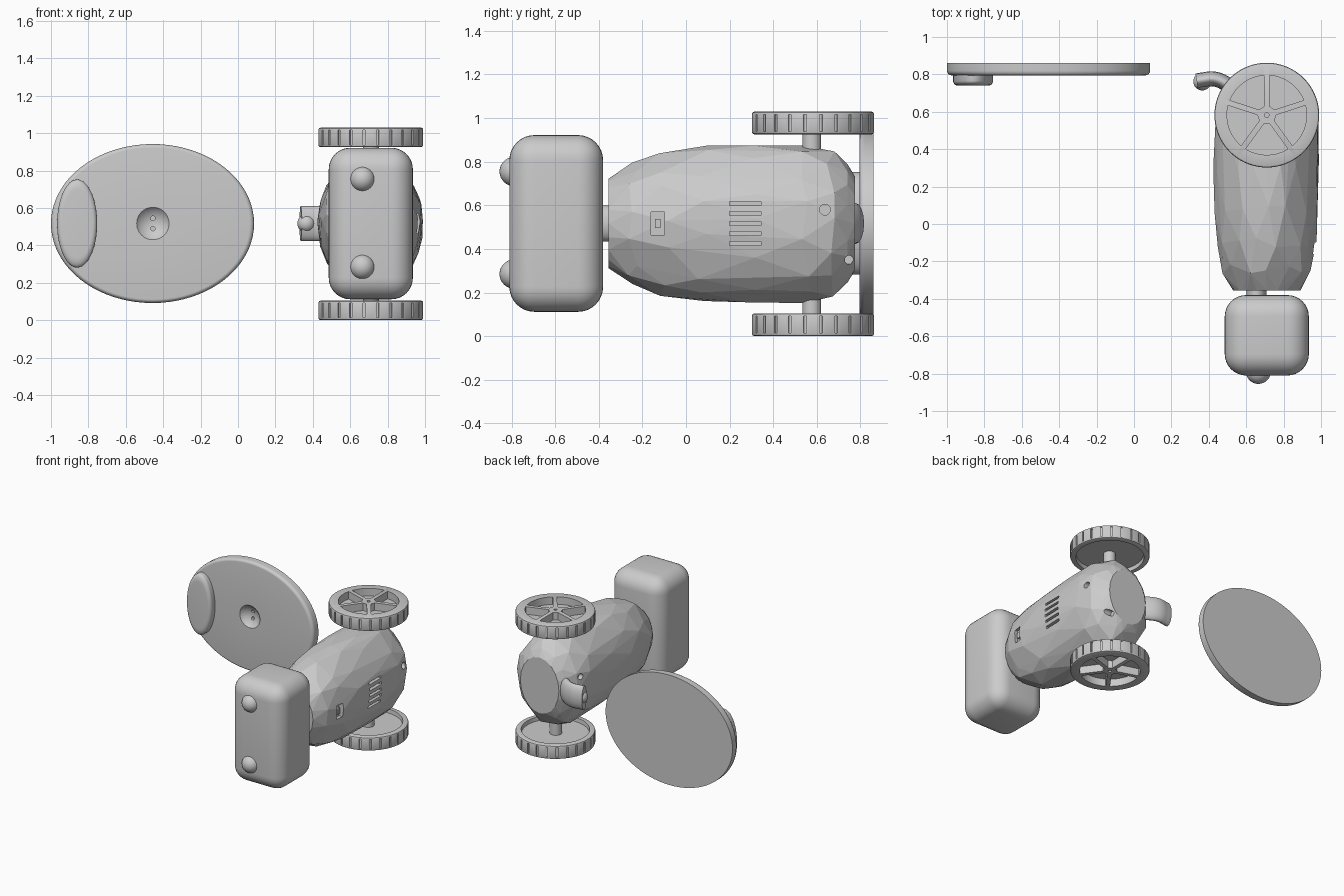
import bpy, bmesh, math, random
from math import pi, sin, cos
from mathutils import Matrix, Vector

random.seed(4)
start = bpy.data.objects.get("Cube")
if start:
    bpy.data.objects.remove(start, do_unlink=True)

grey = bpy.data.materials.new("plain grey")
grey.use_nodes = True
grey.diffuse_color = (0.6, 0.6, 0.6, 1)
grey.node_tree.nodes["Principled BSDF"].inputs["Base Color"].default_value = (0.6, 0.6, 0.6, 1)


def finish(bm, name):
    bmesh.ops.recalc_face_normals(bm, faces=bm.faces)
    mesh = bpy.data.meshes.new(name)
    bm.to_mesh(mesh)
    bm.free()
    mesh.materials.append(grey)
    ob = bpy.data.objects.new(name, mesh)
    bpy.context.scene.collection.objects.link(ob)
    return ob


def activate(ob):
    bpy.ops.object.select_all(action="DESELECT")
    ob.select_set(True)
    bpy.context.view_layer.objects.active = ob


def smooth(ob):
    activate(ob)
    bpy.ops.object.shade_smooth_by_angle(angle=math.radians(35))


def box(bm, centre, size):
    m = Matrix.Translation(centre) @ Matrix.Diagonal((*size, 1))
    return bmesh.ops.create_cube(bm, size=1, matrix=m)["verts"]


def rod(bm, centre, radius, length, axis="Z"):
    turn = {"X": Matrix.Rotation(pi / 2, 4, "Y"), "Y": Matrix.Rotation(pi / 2, 4, "X"), "Z": Matrix()}[axis]
    bmesh.ops.create_cone(bm, cap_ends=True, segments=24, radius1=radius, radius2=radius,
                          depth=length, matrix=Matrix.Translation(centre) @ turn)


def ball(bm, centre, radius):
    bmesh.ops.create_uvsphere(bm, u_segments=32, v_segments=16, radius=radius,
                              matrix=Matrix.Translation(centre))


def lathe(profile, steps):
    """Closed solid of revolution about z; the profile starts and ends on the axis."""
    bm = bmesh.new()
    verts = [bm.verts.new((r, 0, z)) for r, z in profile]
    edges = [bm.edges.new(pair) for pair in zip(verts, verts[1:])]
    bmesh.ops.spin(bm, geom=verts + edges, axis=(0, 0, 1), cent=(0, 0, 0), angle=2 * pi, steps=steps)
    bmesh.ops.remove_doubles(bm, verts=bm.verts, dist=1e-4)
    return bm


def cut(ob, cutter_bm):
    cutter = finish(cutter_bm, "cutter")
    cutter.hide_render = True
    mod = ob.modifiers.new("cut", "BOOLEAN")
    mod.operation, mod.solver, mod.object = "DIFFERENCE", "EXACT", cutter
    activate(ob)
    bpy.ops.object.modifier_apply(modifier=mod.name)
    bpy.data.objects.remove(cutter, do_unlink=True)


# Faceted barrel body: hull of uneven oval rings (y, x radius, z radius)
CX, CZ = 0.71, 0.517
rings = [(-0.355, 0.18, 0.205), (-0.24, 0.235, 0.28), (-0.1, 0.262, 0.33), (0.08, 0.275, 0.353),
         (0.3, 0.282, 0.362), (0.55, 0.282, 0.362), (0.66, 0.26, 0.337), (0.74, 0.205, 0.27),
         (0.775, 0.165, 0.215)]
bm = bmesh.new()
for i, (y, rx, rz) in enumerate(rings):
    end = i in (0, len(rings) - 1)
    count = 20 if end else 14
    for k in range(count):
        wobble = 0 if end else 1
        a = 2 * pi * (k + i / 2 + wobble * random.uniform(-0.25, 0.25)) / count
        s = 1 + wobble * random.uniform(-0.015, 0.025)
        dy = wobble * random.uniform(-0.025, 0.025) * (i < 7)
        bm.verts.new((CX + rx * s * cos(a), y + dy, CZ + rz * s * sin(a)))
hull = bmesh.ops.convex_hull(bm, input=bm.verts)
bmesh.ops.delete(bm, geom=[v for v in bm.verts if not v.link_faces], context="VERTS")
body = finish(bm, "body")

# Vents, switch recess and screw holes
bm = bmesh.new()
for k in range(5):
    box(bm, (0.98, 0.272, 0.425 + k * 0.046), (0.1, 0.145, 0.019))
box(bm, (0.985, -0.13, 0.517), (0.1, 0.062, 0.105))
rod(bm, (0.98, 0.637, 0.58), 0.025, 0.09, "X")
rod(bm, (0.89, 0.748, 0.35), 0.02, 0.13, "X")
for z in (0.43, 0.6):
    rod(bm, (0.44, 0.637, z), 0.022, 0.09, "X")
cut(body, bm)
bm = bmesh.new()
box(bm, (0.94, -0.13, 0.517), (0.03, 0.025, 0.042))
finish(bm, "switch")

# Head block, neck and two round eyes
bm = bmesh.new()
box(bm, (0.71, -0.595, 0.517), (0.45, 0.43, 0.81))
bmesh.ops.bevel(bm, geom=bm.edges[:], offset=0.115, segments=8, profile=0.5, affect="EDGES")
smooth(finish(bm, "head"))
bm = bmesh.new()
rod(bm, (0.655, -0.365, 0.517), 0.083, 0.08, "Y")
bmesh.ops.scale(bm, vec=(0.65, 1, 1), space=Matrix.Translation((-0.655, 0, 0)), verts=bm.verts)
smooth(finish(bm, "neck"))
for name, z in (("upper_eye", 0.755), ("lower_eye", 0.285)):
    bm = bmesh.new()
    ball(bm, (0.665, -0.788, z), 0.067)
    smooth(finish(bm, name))


# Wheels: open spoked face outward, dished face inward
def wheel(name, z, flip):
    ob = finish(lathe([(0, 0.03), (0.237, 0.03), (0.24, 0), (0.268, 0), (0.277, 0.004), (0.28, 0.012),
                       (0.28, 0.093), (0.277, 0.101), (0.268, 0.105), (0, 0.105)], 96), name)
    bm = bmesh.new()
    for k in range(5):
        mid = -pi / 2 + k * 2 * pi / 5
        outline = []
        for r, count in ((0.05, 2), (0.213, 9)):
            half = pi / 5 - math.asin(0.015 / r)
            arc = [(r, mid - half + 2 * half * j / (count - 1)) for j in range(count)]
            outline += arc if count > 2 else arc[::-1]
        face = bm.faces.new([bm.verts.new((r * cos(a), r * sin(a), 0.047)) for r, a in outline])
        lifted = bmesh.ops.extrude_face_region(bm, geom=[face])["geom"]
        bmesh.ops.translate(bm, vec=(0, 0, 0.1), verts=[v for v in lifted if isinstance(v, bmesh.types.BMVert)])
    rod(bm, (0, 0, 0.1), 0.012, 0.07)
    # tread grooves
    for k in range(24):
        verts = box(bm, (0.285, 0, 0.052), (0.03, 0.013, 0.078))
        bmesh.ops.rotate(bm, cent=(0, 0, 0), matrix=Matrix.Rotation(2 * pi * (k + 0.5) / 24, 3, "Z"), verts=verts)
    cut(ob, bm)
    if flip:
        ob.data.transform(Matrix.Diagonal((1, 1, -1, 1)))
        ob.data.flip_normals()
    ob.data.transform(Matrix.Translation((0.71, 0.582, z)))
    smooth(ob)


wheel("upper_wheel", 0.925, False)
wheel("lower_wheel", 0.105, True)
bm = bmesh.new()
rod(bm, (0.71, 0.577, 0.515), 0.043, 0.894)
smooth(finish(bm, "axle"))


# Oval discs standing upright, rounded toward the front
def oval(name, x, rx, rz, back, depth, edge):
    profile = [(0, 0), (1, 0)]
    for k in range(7):
        a = pi / 2 * k / 6
        profile.append((1 - edge * (1 - cos(a)) / rx, depth - edge + edge * sin(a)))
    bm = lathe(profile + [(0, depth)], 80)
    place = Matrix.Translation((x, back, CZ)) @ Matrix.Rotation(pi / 2, 4, "X") @ Matrix.Diagonal((rx, rz, 1, 1))
    bm.transform(place)
    return finish(bm, name)


plate = oval("oval_plate", -0.457, 0.543, 0.425, 0.86, 0.065, 0.025)
bm = bmesh.new()
ball(bm, (-0.455, 0.725, CZ), 0.112)
cut(plate, bm)
bm = bmesh.new()
for z in (0.49, 0.545):
    rod(bm, (-0.455, 0.83, z), 0.012, 0.04, "Y")
cut(plate, bm)
smooth(plate)
smooth(oval("oval_pad", -0.86, 0.107, 0.235, 0.8, 0.06, 0.025))

# Curved flat tail with a ball tip
curve = bpy.data.curves.new("tail", "CURVE")
curve.dimensions = "3D"
curve.bevel_depth, curve.bevel_resolution, curve.use_fill_caps = 0.04, 6, True
path = [(0.58, 0.68), (0.5, 0.745), (0.43, 0.775), (0.365, 0.77), (0.335, 0.765)]
spline = curve.splines.new("BEZIER")
spline.bezier_points.add(len(path) - 1)
for p, (x, y) in zip(spline.bezier_points, path):
    p.co = (x, y, 0)
    p.handle_left_type = p.handle_right_type = "AUTO"
tail = bpy.data.objects.new("tail", curve)
bpy.context.scene.collection.objects.link(tail)
curve.materials.append(grey)
tail.location.z, tail.scale.z = CZ, 2.35
activate(tail)
bpy.ops.object.convert(target="MESH")
smooth(bpy.context.view_layer.objects.active)
bm = bmesh.new()
ball(bm, (0.365, 0.762, CZ), 0.048)
smooth(finish(bm, "tail_tip"))
